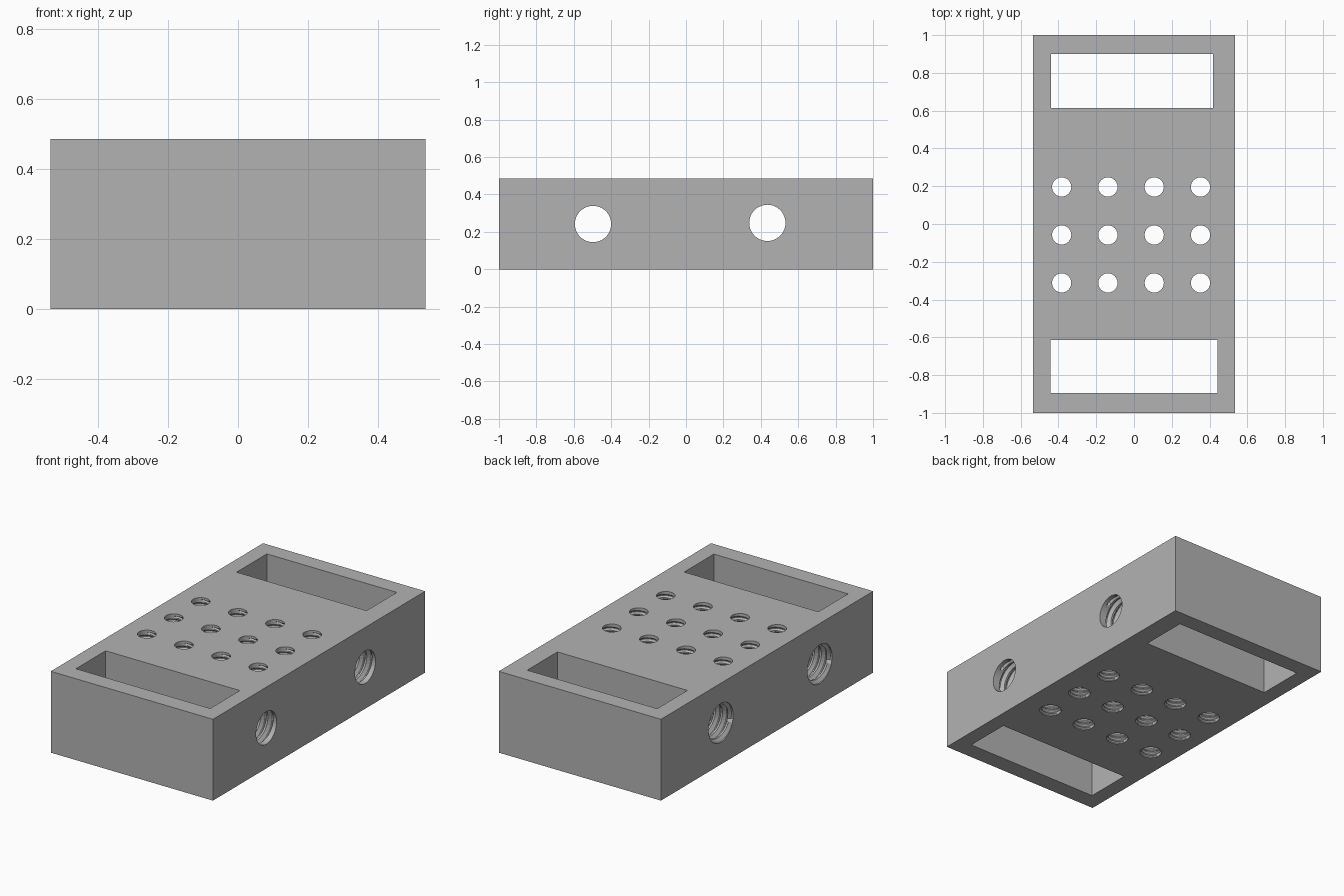
import bpy, bmesh, math
from mathutils import Matrix, Vector

if "Cube" in bpy.data.objects:
    bpy.data.objects.remove(bpy.data.objects["Cube"], do_unlink=True)

WIDTH, LENGTH, HEIGHT = 1.07, 2.0, 0.485

grey = bpy.data.materials.new("plain grey")
grey.use_nodes = True
grey.diffuse_color = (0.45, 0.45, 0.45, 1)
grey.node_tree.nodes["Principled BSDF"].inputs["Base Color"].default_value = grey.diffuse_color


def make_object(name, bm):
    bmesh.ops.recalc_face_normals(bm, faces=bm.faces)
    mesh = bpy.data.meshes.new(name)
    bm.to_mesh(mesh)
    bm.free()
    mesh.materials.append(grey)
    obj = bpy.data.objects.new(name, mesh)
    bpy.context.collection.objects.link(obj)
    return obj


def add_box(bm, x0, x1, y0, y1, z0, z1):
    size = Matrix.Diagonal((x1 - x0, y1 - y0, z1 - z0, 1))
    centre = Vector((x0 + x1, y0 + y1, z0 + z1)) / 2
    bmesh.ops.create_cube(bm, size=1, matrix=Matrix.Translation(centre) @ size)


def add_thread(bm, place, length, minor, major, pitch, segments):
    """Helical tap along local z, from z = 0 to length, overrunning both ends."""
    profile = [(0, minor), (0.25, minor), (0.56, major), (0.69, major)]
    n = len(profile)
    rows = n * (math.ceil(length / pitch) + 5)
    grid = {}
    for k in range(rows):
        step, radius = profile[k % n]
        for j in range(segments):
            z = (k // n + step + j / segments - 2.5) * pitch
            r = radius
            if z < 0.3 * pitch:            # open mouth at the start
                r = major
            elif z > length - 0.6 * pitch:  # plain bore at the far end
                r = minor
            a = math.tau * j / segments
            grid[k, j] = bm.verts.new(place @ Vector((r * math.cos(a), r * math.sin(a), z)))
        grid[k - n, segments] = grid[k, 0]
    for k in range(rows - 1):
        for j in range(segments):
            if (k + 1, j + 1) in grid:
                bm.faces.new([grid[k, j], grid[k, j + 1], grid[k + 1, j + 1], grid[k + 1, j]])
    # Cap both open ends with a fan, after trimming loose corners
    bmesh.ops.delete(bm, geom=[v for v in bm.verts if not v.link_faces], context='VERTS')
    for end in (-2.8 * pitch, length + 2.8 * pitch):
        tip = bm.verts.new(place @ Vector((0, 0, end)))
        rim = [e for e in bm.edges if e.is_boundary
               and ((place.inverted() @ e.verts[0].co).z < length / 2) == (end < 0)
               and tip not in e.verts]
        for e in rim:
            bm.faces.new([e.verts[0], e.verts[1], tip])


def cut(target, bm, name):
    cutter = make_object(name, bm)
    cutter.hide_render = True
    mod = target.modifiers.new(name, 'BOOLEAN')
    mod.operation = 'DIFFERENCE'
    mod.solver = 'EXACT'
    mod.object = cutter
    bpy.context.view_layer.objects.active = target
    bpy.ops.object.modifier_apply(modifier=mod.name)
    bpy.data.objects.remove(cutter, do_unlink=True)


# Solid block
bm = bmesh.new()
add_box(bm, -WIDTH / 2, WIDTH / 2, -LENGTH / 2, LENGTH / 2, 0, HEIGHT)
block = make_object("drilled_block", bm)

# Rectangular windows through the block, front and back
bm = bmesh.new()
add_box(bm, -0.443, 0.443, -0.895, -0.615, -0.1, HEIGHT + 0.1)
add_box(bm, -0.44, 0.418, 0.615, 0.9, -0.1, HEIGHT + 0.1)
cut(block, bm, "window_cutter")

# Grid of small vertical threaded holes
bm = bmesh.new()
for col in range(4):
    for row in range(3):
        place = Matrix.Translation((-0.383 + 0.245 * col, -0.312 + 0.254 * row, 0))
        add_thread(bm, place, HEIGHT, 0.051, 0.061, 0.027, 24)
cut(block, bm, "small_thread_cutter")

# Two large threaded holes from side to side
bm = bmesh.new()
for y, z in ((-0.497, 0.242), (0.435, 0.248)):
    place = Matrix.Translation((-WIDTH / 2, y, z)) @ Matrix.Rotation(math.pi / 2, 4, 'Y')
    add_thread(bm, place, WIDTH, 0.097, 0.116, 0.046, 36)
cut(block, bm, "large_thread_cutter")
